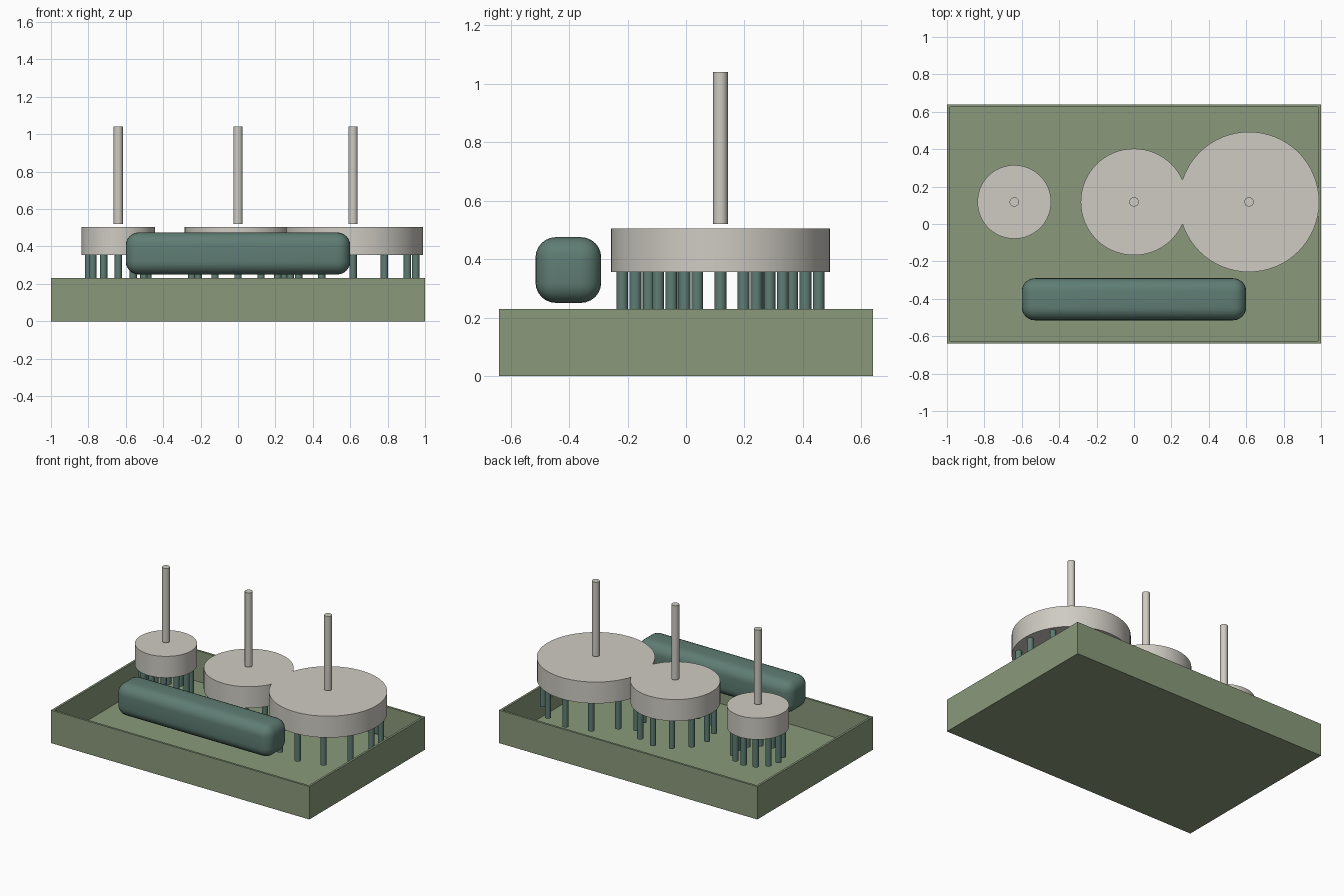
import bpy
import math

if "Cube" in bpy.data.objects:
    bpy.data.objects.remove(bpy.data.objects["Cube"])


def material(name, rgb):
    m = bpy.data.materials.new(name)
    m.diffuse_color = (*rgb, 1.0)
    m.use_nodes = True
    m.node_tree.nodes["Principled BSDF"].inputs["Base Color"].default_value = m.diffuse_color
    return m


SAGE = material("sage_green", (0.254, 0.323, 0.198))
GREY = material("warm_light_grey", (0.62, 0.60, 0.545))
TEAL = material("muted_teal", (0.114, 0.205, 0.174))


def box(name, x, y, z, mat):
    """Box spanning the (low, high) pairs on each axis."""
    centre = [(a + b) / 2 for a, b in (x, y, z)]
    bpy.ops.mesh.primitive_cube_add(size=1, location=centre)
    ob = bpy.context.object
    ob.name = name
    ob.scale = [b - a for a, b in (x, y, z)]
    bpy.ops.object.transform_apply(location=False, rotation=False, scale=True)
    ob.data.materials.append(mat)
    return ob


def cylinder(name, x, y, z0, z1, radius, sides, mat):
    bpy.ops.mesh.primitive_cylinder_add(
        vertices=sides, radius=radius, depth=z1 - z0, location=(x, y, (z0 + z1) / 2))
    ob = bpy.context.object
    ob.name = name
    ob.data.materials.append(mat)
    bpy.ops.object.shade_smooth_by_angle(angle=math.radians(40))
    return ob


# Open tray: base plate and four thin walls
W, D, H, T = 1.0, 0.64, 0.23, 0.015
box("tray_base", (-W, W), (-D, D), (0, T), SAGE)
for side, s in (("front", -1), ("back", 1)):
    box(f"tray_wall_{side}", (-W + T, W - T), sorted((s * D, s * (D - T))), (T, H), SAGE)
for side, s in (("left", -1), ("right", 1)):
    box(f"tray_wall_{side}", sorted((s * W, s * (W - T))), (-D, D), (T, H), SAGE)

# Three discs, each with a ring of hanging pegs and a rod above
Y = 0.118
for label, x, radius in (("small", -0.64, 0.197), ("medium", 0.0, 0.285), ("large", 0.615, 0.375)):
    cylinder(f"{label}_disc", x, Y, 0.355, 0.505, radius, 64, GREY)
    cylinder(f"{label}_rod", x, Y, 0.52, 1.04, 0.025, 24, GREY)
    for i in range(12):
        a = math.tau * i / 12
        ring = radius - 0.039
        cylinder(f"{label}_peg_{i + 1}", x + ring * math.cos(a), Y + ring * math.sin(a),
                 0.15, 0.355, 0.02, 16, TEAL)

# Rounded bar along the front
bar = box("rounded_bar", (-0.6, 0.6), (-0.515, -0.29), (0.25, 0.475), TEAL)
bevel = bar.modifiers.new("rounding", "BEVEL")
bevel.width = 0.07
bevel.segments = 6
bpy.ops.object.modifier_apply(modifier=bevel.name)
bpy.ops.object.shade_smooth_by_angle(angle=math.radians(40))
